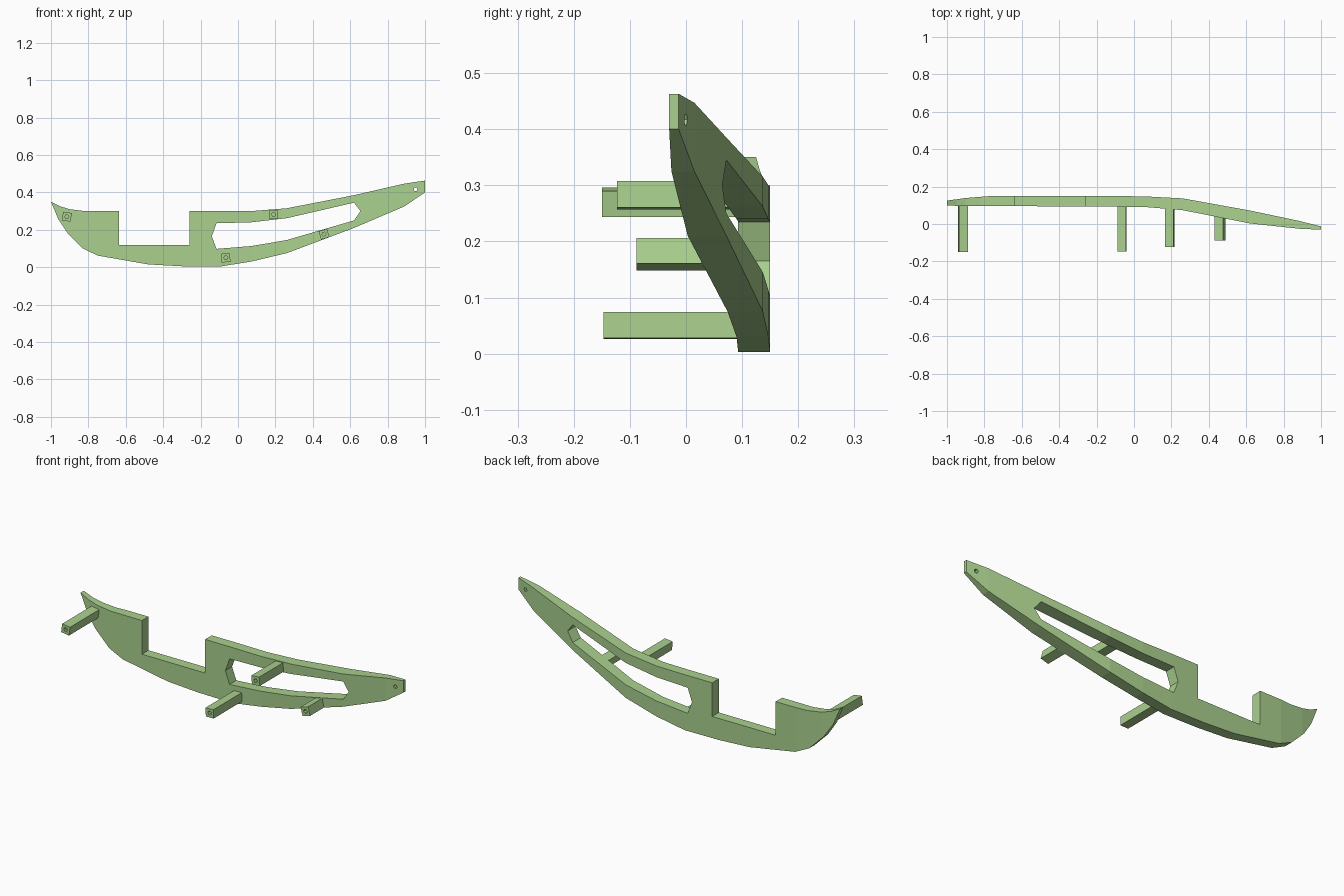
import bpy, bmesh, math
from mathutils import Vector

if "Cube" in bpy.data.objects:
    bpy.data.objects.remove(bpy.data.objects["Cube"])

green = bpy.data.materials.new("green")
green.diffuse_color = (0.40, 0.63, 0.27, 1)
green.use_nodes = True
green.node_tree.nodes["Principled BSDF"].inputs["Base Color"].default_value = green.diffuse_color


def slab(name, loops, front, back, cuts=()):
    """Extrude x-z outlines (first outer, rest holes) between front(x) and back(x)."""
    bm = bmesh.new()
    edges = []
    for loop in loops:
        vs = [bm.verts.new((x, 0, z)) for x, z in loop]
        edges += [bm.edges.new((vs[i - 1], vs[i])) for i in range(len(vs))]
    bmesh.ops.triangle_fill(bm, edges=edges, use_beauty=True, normal=(0, -1, 0))
    ext = bmesh.ops.extrude_face_region(bm, geom=bm.faces[:])["geom"]
    for v in ext:
        if isinstance(v, bmesh.types.BMVert):
            v.co.y = 1
    for x in cuts:
        bmesh.ops.bisect_plane(bm, geom=bm.verts[:] + bm.edges[:] + bm.faces[:],
                               plane_co=(x, 0, 0), plane_no=(1, 0, 0), dist=1e-5)
    for v in bm.verts:
        v.co.y = back(v.co.x) if v.co.y > 0.5 else front(v.co.x)
    bmesh.ops.recalc_face_normals(bm, faces=bm.faces[:])
    me = bpy.data.meshes.new(name)
    bm.to_mesh(me)
    bm.free()
    me.materials.append(green)
    ob = bpy.data.objects.new(name, me)
    bpy.context.collection.objects.link(ob)
    return ob


def ngon(cx, cz, r, n, deg=0):
    return [(cx + r * math.cos(math.radians(deg) + k * math.tau / n),
             cz + r * math.sin(math.radians(deg) + k * math.tau / n)) for k in range(n)]


# Plan curve of the body: x, front y, back y
plan = [(-1, .098, .125), (-.9, .097, .139), (-.76, .096, .15), (-.1, .093, .15),
        (.07, .09, .147), (.26, .074, .137), (.62, .003, .072),
        (.89, -.026, .015), (1, -.03, -.013)]


def curve(col):
    def f(x):
        for a, b in zip(plan, plan[1:]):
            if x <= b[0] + 1e-6:
                t = (x - a[0]) / (b[0] - a[0])
                return a[col] + t * (b[col] - a[col])
        return plan[-1][col]
    return f


# Body: curved side plate with notch, long window and tip hole
outline = [(-1, .35), (-.95, .325), (-.9, .31), (-.82, .30), (-.635, .30), (-.635, .12),
           (-.26, .12), (-.26, .30), (.07, .30), (.26, .315), (.62, .385), (.89, .447),
           (1, .463), (1, .40), (.89, .325), (.62, .21), (.26, .075), (.07, .03),
           (-.1, 0.003), (-.3, 0.005), (-.48, .015), (-.75, .062), (-.83, .1),
           (-.91, .18), (-.96, .255)]
window = [(-.115, .235), (.07, .24), (.26, .262), (.62, .345), (.655, .30), (.62, .25),
          (.26, .145), (.07, .113), (-.115, .098), (-.14, .165)]
slab("side_plate", [outline, window, ngon(.95, .417, .011, 6)],
     curve(1), curve(2), [p[0] for p in plan[1:-1]])

# Square pegs with a hexagonal bore: x, z, tip y, tilt
pegs = [(-.915, .27, -.15, -8), (-.065, .05, -.147, 2),
        (.19, .282, -.123, 5), (.46, .177, -.088, 16)]
for i, (x, z, tip, tilt) in enumerate(pegs):
    root = curve(1)(x) + 0.014
    slab(f"peg_{i + 1}", [ngon(x, z, .033, 4, 45 + tilt), ngon(x, z, .011, 6, tilt)],
         lambda _: tip, lambda _: root)
